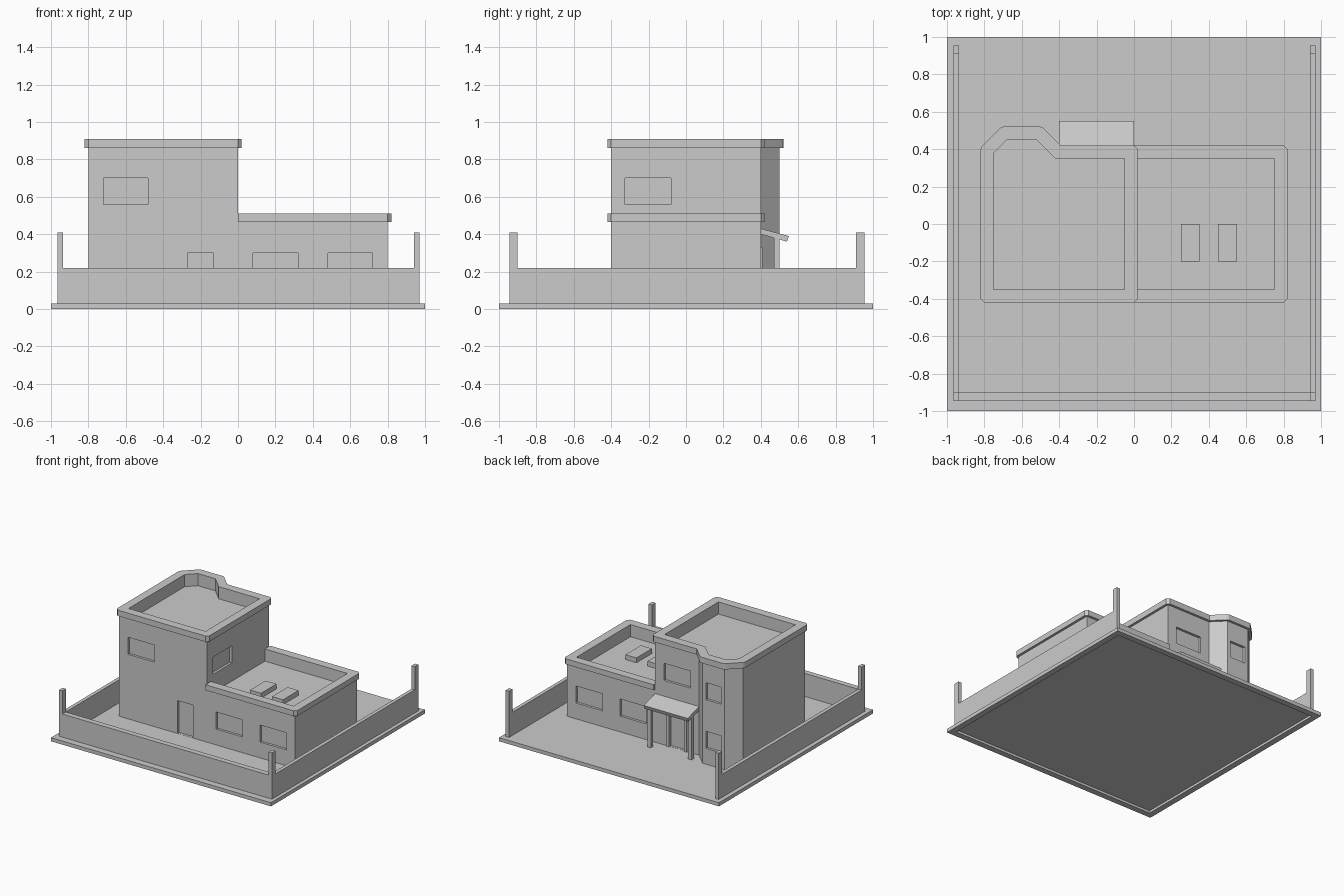
import bpy, bmesh
from mathutils import Vector

if "Cube" in bpy.data.objects:
    bpy.data.objects.remove(bpy.data.objects["Cube"])

grey = bpy.data.materials.new("plain_grey")
grey.diffuse_color = (0.6, 0.6, 0.6, 1)
grey.use_nodes = True
grey.node_tree.nodes["Principled BSDF"].inputs["Base Color"].default_value = grey.diffuse_color


def add_prism(bm, pts, lo, hi, axis="z"):
    """Extrude a 2D outline along z (points are x, y) or along x (points are y, z)."""
    place = (lambda p, h: (p[0], p[1], h)) if axis == "z" else (lambda p, h: (h, p[0], p[1]))
    a = [bm.verts.new(place(p, lo)) for p in pts]
    b = [bm.verts.new(place(p, hi)) for p in pts]
    bm.faces.new(a[::-1])
    bm.faces.new(b)
    for i in range(len(pts)):
        j = (i + 1) % len(pts)
        bm.faces.new((a[i], a[j], b[j], b[i]))


def rect(x0, x1, y0, y1):
    return [(x0, y0), (x1, y0), (x1, y1), (x0, y1)]


def make(name, prisms, cutter=None, helper=False):
    bm = bmesh.new()
    for p in prisms:
        add_prism(bm, *p)
    bmesh.ops.recalc_face_normals(bm, faces=bm.faces)
    me = bpy.data.meshes.new(name)
    bm.to_mesh(me)
    bm.free()
    me.materials.append(grey)
    ob = bpy.data.objects.new(name, me)
    bpy.context.collection.objects.link(ob)
    if helper:
        ob.hide_render = True
        ob.display_type = 'WIRE'
    if cutter:
        mod = ob.modifiers.new("cut", 'BOOLEAN')
        mod.operation = 'DIFFERENCE'
        mod.solver = 'EXACT'
        mod.object = cutter
    return ob


def offset(pts, d, chamfer=False):
    """Move a counter-clockwise outline outward by d, optionally cutting outer corners."""
    out = []
    for i, p in enumerate(pts):
        p = Vector(p)
        e1 = (p - Vector(pts[i - 1])).normalized()
        e2 = (Vector(pts[(i + 1) % len(pts)]) - p).normalized()
        n1, n2 = Vector((e1.y, -e1.x)), Vector((e2.y, -e2.x))
        if chamfer and e1.x * e2.y - e1.y * e2.x > 0:
            out += [tuple(p + n1 * d), tuple(p + n2 * d)]
        else:
            out.append(tuple(p + (n1 + n2) * d / (1 + n1.dot(n2))))
    return out


G = 0.03          # ground level
R = 0.02          # depth of window and door recesses
LOW, HIGH = (0.16, 0.30), (0.56, 0.70)
DOOR = (G + 0.001, 0.30)


def front(x0, x1, z):
    return (rect(x0, x1, -0.45, -0.4 + R), *z)


def back(x0, x1, z, y=0.4):
    return (rect(x0, x1, y - R, y + 0.05), *z)


# ground slab, hollow underneath
under = make("slab_cutter", [(rect(-0.95, 0.95, -0.95, 0.95), -0.05, 0.02)], helper=True)
make("ground_slab", [(rect(-1, 1, -1, 1), 0, G)], under)

# yard walls on three sides and the corner posts
for side, x0, x1 in (("left", -0.965, -0.935), ("right", 0.94, 0.97)):
    make(side + "_yard_wall", [(rect(x0, x1, -0.9, 0.91), G, 0.22)])
    for end, y0, y1 in (("front", -0.945, -0.9), ("back", 0.91, 0.955)):
        make(f"{end}_{side}_post", [(rect(x0, x1, y0, y1), G, 0.41)])
make("front_yard_wall", [(rect(-0.935, 0.94, -0.945, -0.9), G, 0.22)])

# two-storey tower with an angled bay at the back
tower = [(-0.8, -0.4), (0, -0.4), (0, 0.4), (-0.4, 0.4), (-0.5, 0.5), (-0.7, 0.5), (-0.8, 0.4)]
roof_cut = (offset(tower, -0.05), 0.81, 1.0)
tower_cut = make("tower_cutter", [
    roof_cut,
    front(-0.72, -0.48, HIGH),
    front(-0.27, -0.13, DOOR),
    back(-0.32, -0.08, HIGH),
    back(-0.27, -0.13, DOOR),
    back(-0.67, -0.53, HIGH, 0.5),
    back(-0.67, -0.53, LOW, 0.5),
    (rect(-R, 0.05, -0.325, -0.08), *HIGH),
], helper=True)
make("tower_walls", [(tower, G, 0.862)], tower_cut)
make("tower_cornice", [(offset(tower, 0.02, True), 0.862, 0.91)], tower_cut)

# single-storey wing
wing = rect(0, 0.8, -0.4, 0.4)
wing_cut = make("wing_cutter", [
    (rect(-0.05, 0.75, -0.35, 0.35), 0.41, 0.6),
    front(0.08, 0.32, LOW), front(0.48, 0.72, LOW),
    back(0.08, 0.32, LOW), back(0.48, 0.72, LOW),
], helper=True)
make("wing_walls", [(wing, G, 0.465)], wing_cut)
wing_rim = [(max(x, 0), y) for x, y in offset(wing, 0.02, True)]
make("wing_cornice", [(wing_rim, 0.465, 0.51)], wing_cut)

# skylights on the wing roof
for i, x in enumerate((0.25, 0.45)):
    make(f"skylight_{i + 1}", [(rect(x, x + 0.1, -0.2, 0), 0.41, 0.45)])

# sloping porch canopy, its posts and the back door trim
canopy = [(0.4, 0.40), (0.54, 0.36), (0.55, 0.39), (0.4, 0.43)]
make("porch_canopy", [(canopy, -0.4, 0, "x")])
for side, x in (("left", -0.4), ("right", -0.03)):
    make(f"porch_{side}_post", [(rect(x, x + 0.03, 0.47, 0.5), G, 0.39)])
make("back_door_trim", [
    (rect(-0.29, -0.27, 0.4, 0.409), G, 0.33),
    (rect(-0.13, -0.11, 0.4, 0.409), G, 0.33),
    (rect(-0.27, -0.13, 0.4, 0.409), 0.30, 0.33),
])
